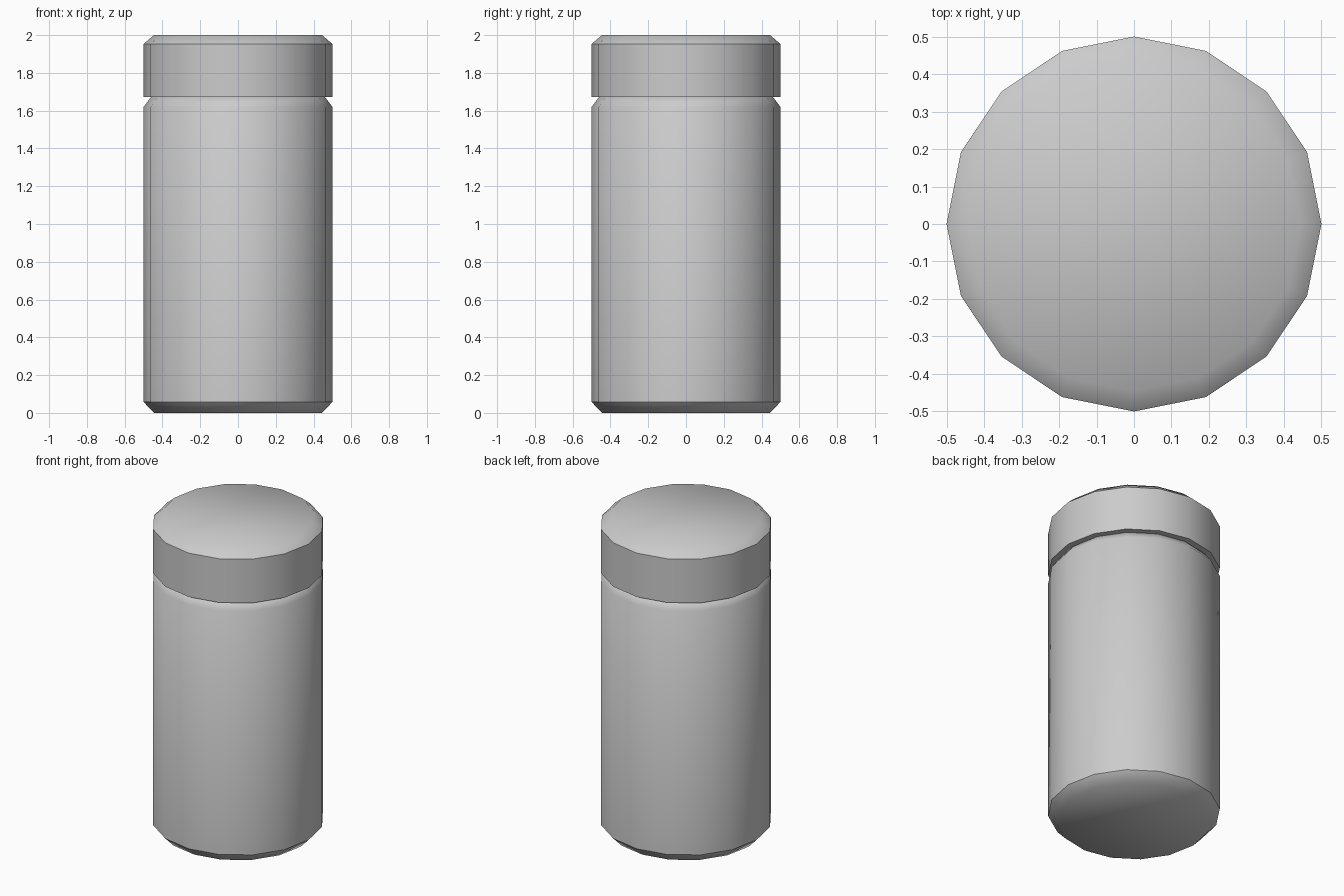
import bpy, bmesh
from math import sin, cos, tau

if "Cube" in bpy.data.objects:
    bpy.data.objects.remove(bpy.data.objects["Cube"])

SIDES = 16


def lathe(name, profile, sharp_rings):
    """Closed 16-sided turned part from (radius, z) points, bottom to top."""
    bm = bmesh.new()
    rings = [[bm.verts.new((r * cos(tau * i / SIDES), r * sin(tau * i / SIDES), z))
              for i in range(SIDES)] for r, z in profile]
    bm.faces.new(reversed(rings[0]))
    bm.faces.new(rings[-1])
    for low, high in zip(rings, rings[1:]):
        for i in range(SIDES):
            j = (i + 1) % SIDES
            bm.faces.new((low[i], low[j], high[j], high[i]))
    for f in bm.faces:
        f.smooth = True
    # crisp edges around chosen rings
    for k in sharp_rings:
        for i in range(SIDES):
            bm.edges.get((rings[k][i], rings[k][(i + 1) % SIDES])).smooth = False
    mesh = bpy.data.meshes.new(name)
    bm.to_mesh(mesh)
    bm.free()
    obj = bpy.data.objects.new(name, mesh)
    bpy.context.collection.objects.link(obj)
    return obj


# container body: bevelled foot, softened shoulder tucked under the lid
lathe("body", [(0.445, 0), (0.5, 0.058), (0.5, 1.62), (0.455, 1.68)], [1])

# lid: flat underside, bevelled top
lathe("lid", [(0.5, 1.672), (0.5, 1.953), (0.445, 2.0)], [0, 1])
